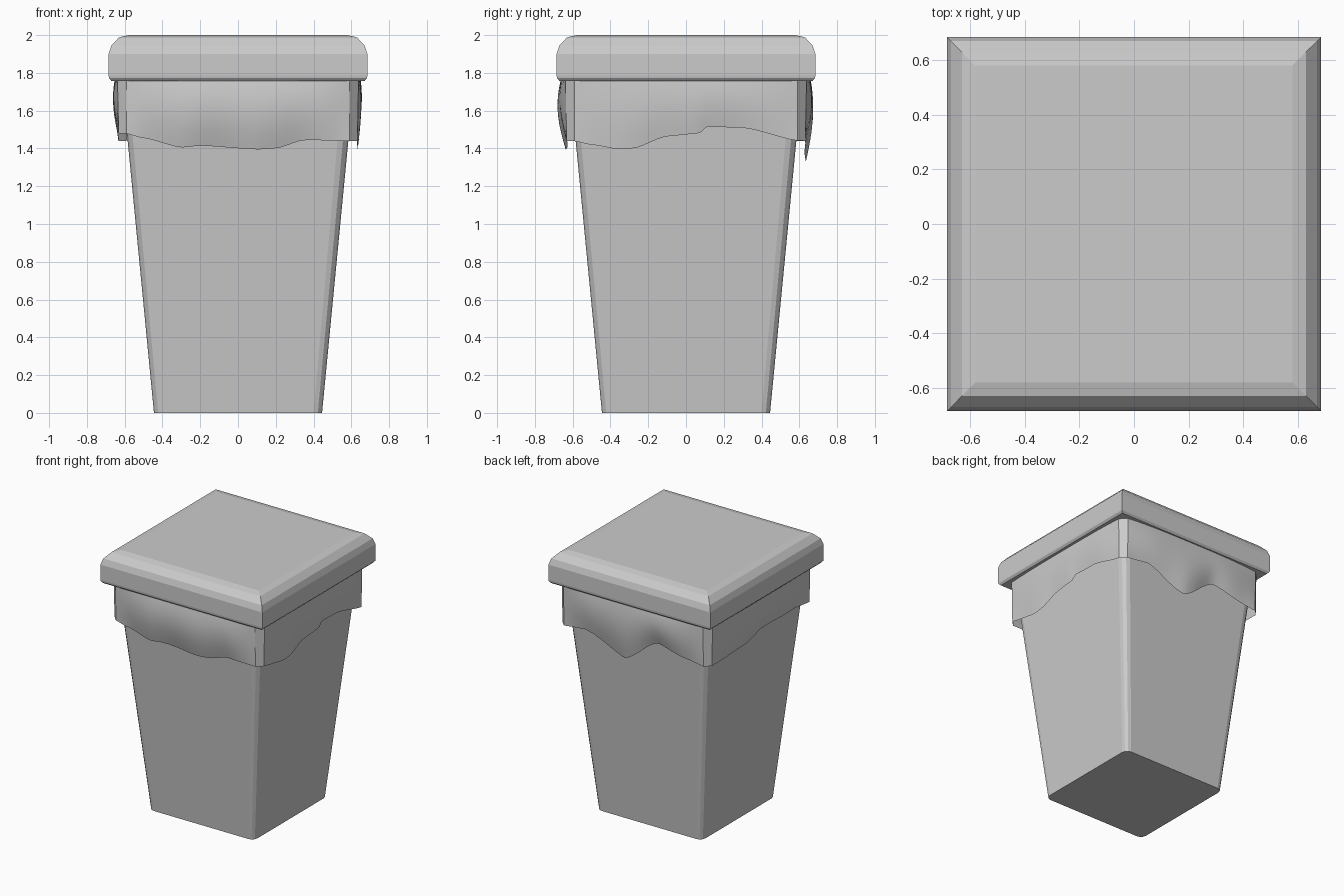
import bpy, bmesh, math
from math import sin, cos, pi

if "Cube" in bpy.data.objects:
    bpy.data.objects.remove(bpy.data.objects["Cube"])


def make_object(name, bm, smooth_angle=None):
    bmesh.ops.recalc_face_normals(bm, faces=bm.faces)
    mesh = bpy.data.meshes.new(name)
    bm.to_mesh(mesh)
    bm.free()
    ob = bpy.data.objects.new(name, mesh)
    bpy.context.collection.objects.link(ob)
    if smooth_angle:
        bpy.ops.object.select_all(action='DESELECT')
        ob.select_set(True)
        bpy.context.view_layer.objects.active = ob
        bpy.ops.object.shade_smooth_by_angle(angle=math.radians(smooth_angle))
    return ob


def square_ring(half, radius, segments):
    """Square outline, with rounded corners when radius > 0."""
    pts = []
    for k in range(4):
        a0 = k * pi / 2
        cx, cy = [(1, 1), (-1, 1), (-1, -1), (1, -1)][k]
        c = half - radius
        for s in range(segments + 1 if radius else 1):
            a = a0 + (pi / 2) * s / segments
            pts.append((cx * c + radius * cos(a), cy * c + radius * sin(a)))
    return pts


def bridge(bm, rings):
    for lo, hi in zip(rings, rings[1:]):
        n = len(lo)
        for i in range(n):
            j = (i + 1) % n
            bm.faces.new((lo[i], lo[j], hi[j], hi[i]))


def loft(name, profile, segments=1):
    """Closed square loft through (half width, z, corner radius) levels."""
    bm = bmesh.new()
    rings = [[bm.verts.new((x, y, z)) for x, y in square_ring(h, r, segments)]
             for h, z, r in profile]
    bridge(bm, rings)
    bm.faces.new(rings[0])
    bm.faces.new(rings[-1])
    return make_object(name, bm)


def hem_height(points, u):
    """Smoothly interpolate the hem through (u, z) points."""
    for (u0, z0), (u1, z1) in zip(points, points[1:]):
        if u <= u1:
            t = max(0, (u - u0) / (u1 - u0))
            t = 0.5 * t + 0.5 * t * t * (3 - 2 * t)
            return z0 + (z1 - z0) * t
    return points[-1][1]


# Tapered bin body with rounded corners
loft("bin_body", [(0.445, 0, 0.045), (0.617, 1.78, 0.06)], segments=3)

# Overhanging lid with stepped bevels
loft("lid", [(0.67, 1.757, 0), (0.683, 1.772, 0), (0.685, 1.785, 0),
             (0.685, 1.90, 0), (0.67, 1.945, 0), (0.63, 1.988, 0),
             (0.58, 2.0, 0)])

# Bag liner folded over the rim: (hem points, bulge) for front, right, back, left
SIDES = [
    ([(-.6, 1.48), (-.5, 1.455), (-.3, 1.405), (-.2, 1.415), (.1, 1.395),
      (.2, 1.40), (.35, 1.445), (.6, 1.44)], 0.043),
    ([(-.6, 1.44), (-.5, 1.42), (-.35, 1.395), (-.28, 1.40), (-.1, 1.465),
      (.07, 1.48), (.11, 1.515), (.3, 1.51), (.6, 1.44)], 0.019),
    ([(-.6, 1.44), (-.4, 1.46), (-.07, 1.33), (.2, 1.515), (.45, 1.46),
      (.6, 1.44)], 0.036),
    ([(-.6, 1.44), (-.2, 1.45), (0, 1.50), (.4, 1.50), (.6, 1.48)], 0.025),
]
COLS, ROWS, TOP = 32, 8, 1.765
bm = bmesh.new()
rings = []
for r in range(ROWS + 1):
    t = r / ROWS
    ring = []
    for k, (hem, bulge) in enumerate(SIDES):
        ca, sa = cos(k * pi / 2), sin(k * pi / 2)
        for c in range(COLS + 1):
            u = -0.59 + 1.18 * c / COLS
            env = max(0, 1 - (abs(u) / 0.59) ** 3)
            ripple = 0.12 * bulge * sin(17 * u + k) * env * t
            out = 0.638 - 0.006 * t + env * bulge * sin(pi * (0.2 + 0.8 * t)) + ripple
            z = TOP + (hem_height(hem, u) - TOP) * t
            ring.append(bm.verts.new((u * ca + out * sa, u * sa - out * ca, z)))
    rings.append(ring)
bridge(bm, rings)
make_object("bag_liner", bm, 30)
